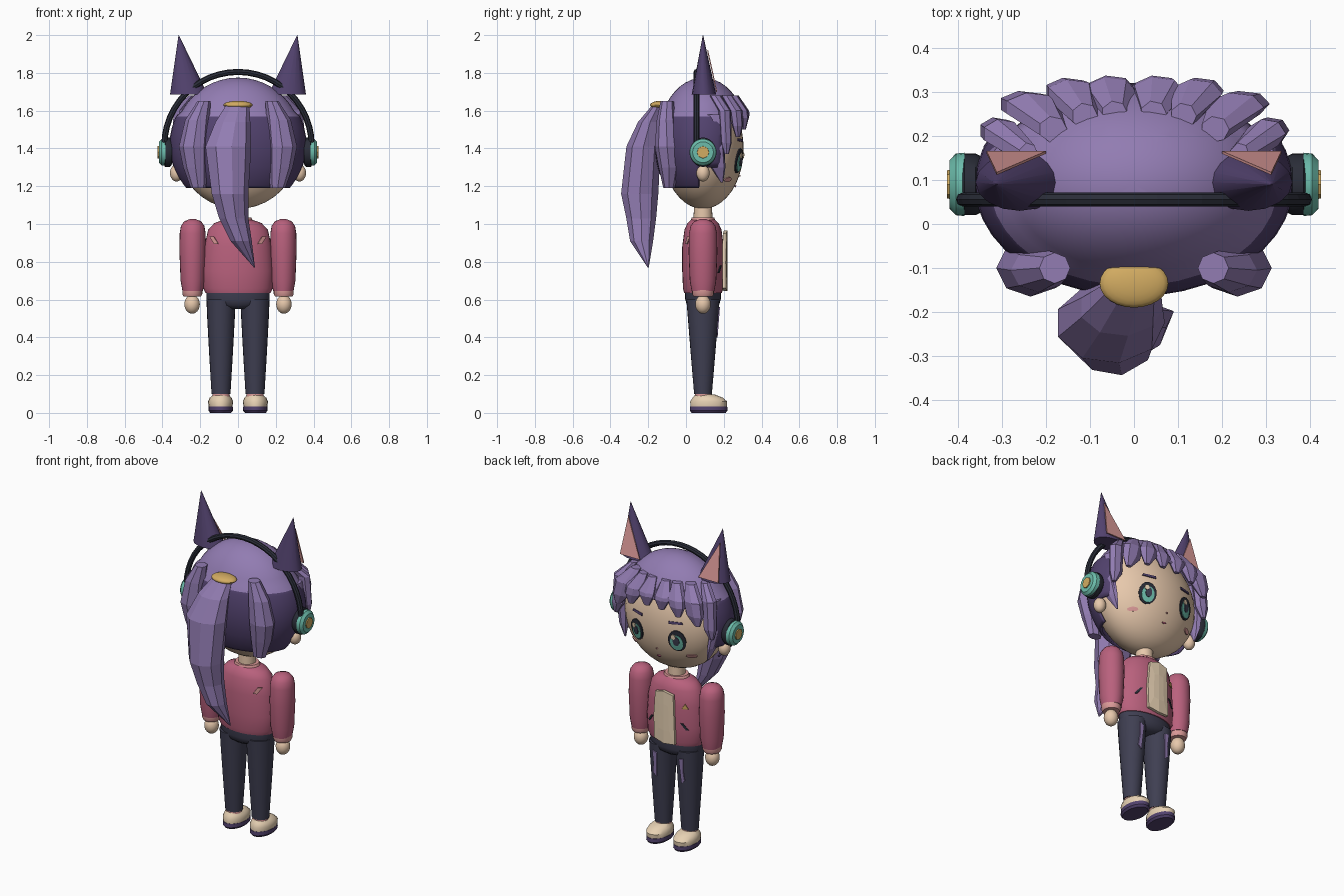
import bpy, bmesh
from math import sin, cos, pi, sqrt, radians
from mathutils import Matrix

if "Cube" in bpy.data.objects:
    bpy.data.objects.remove(bpy.data.objects["Cube"])

CY = 0.09  # depth of the body's centre line; the face looks toward +y


def material(name, hexcode):
    srgb = [int(hexcode[i:i + 2], 16) / 255 for i in (0, 2, 4)]
    col = [((c + 0.055) / 1.055) ** 2.4 for c in srgb] + [1]
    m = bpy.data.materials.new(name)
    m.use_nodes = True
    m.diffuse_color = col
    m.node_tree.nodes["Principled BSDF"].inputs["Base Color"].default_value = col
    return m


HAIR = material("purple hair", "927CB2")
DARK = material("dark purple", "52426E")
SKIN = material("skin", "EACBAE")
CREAM = material("cream", "E8D2B4")
PINK = material("soft pink", "DB9A98")
ROSE = material("rose jacket", "B9617D")
NAVY = material("navy cloth", "3F3F52")
BLACK = material("black plastic", "2A2D38")
TEAL = material("teal", "6CBCAB")
GOLD = material("gold", "D3AC62")


def finish(name, bm, mats, smooth=True):
    bmesh.ops.recalc_face_normals(bm, faces=bm.faces)
    me = bpy.data.meshes.new(name)
    bm.to_mesh(me)
    bm.free()
    ob = bpy.data.objects.new(name, me)
    bpy.context.collection.objects.link(ob)
    for m in mats:
        me.materials.append(m)
    if smooth:
        bpy.ops.object.select_all(action='DESELECT')
        ob.select_set(True)
        bpy.context.view_layer.objects.active = ob
        bpy.ops.object.shade_smooth_by_angle(angle=radians(40))
    return ob


def loft(name, rings, mat, n=20, smooth=True, matrix=None):
    """Capped stack of ellipses (x, y, z, rx, ry)."""
    bm = bmesh.new()
    loops = [[bm.verts.new((x + rx * cos(2 * pi * i / n), y + ry * sin(2 * pi * i / n), z))
              for i in range(n)] for x, y, z, rx, ry in rings]
    for a, b in zip(loops, loops[1:]):
        for i in range(n):
            j = (i + 1) % n
            bm.faces.new((a[i], a[j], b[j], b[i]))
    bm.faces.new(loops[0])
    bm.faces.new(loops[-1])
    if matrix:
        bm.transform(matrix)
    return finish(name, bm, [mat], smooth)


def lathe(name, x, y, profile, mat, n=24):
    return loft(name, [(x, y, z, rx, ry) for z, rx, ry in profile], mat, n)


def ball(name, c, r, mat, seg=24):
    bm = bmesh.new()
    bmesh.ops.create_uvsphere(bm, u_segments=seg, v_segments=seg // 2, radius=1)
    bm.transform(Matrix.Translation(c) @ Matrix.Diagonal((*r, 1)))
    return finish(name, bm, [mat])


def plate(name, outline, surf, mat, off=0.004, thick=0.006):
    """Thin sheet following a surface y = surf(x, z)."""
    bm = bmesh.new()
    k = len(outline)
    cx, cz = sum(p[0] for p in outline) / k, sum(p[1] for p in outline) / k

    def put(x, z):
        y = surf(x, z)
        return bm.verts.new((x, y + (off if y > CY else -off), z))
    mid = put(cx, cz)
    inner = [put((x + cx) / 2, (z + cz) / 2) for x, z in outline]
    outer = [put(x, z) for x, z in outline]
    for i in range(k):
        j = (i + 1) % k
        bm.faces.new((mid, inner[i], inner[j]))
        bm.faces.new((inner[i], outer[i], outer[j], inner[j]))
    ob = finish(name, bm, [mat], False)
    mod = ob.modifiers.new("thickness", 'SOLIDIFY')
    mod.thickness, mod.offset = thick, 0
    return ob


def oval(x, z, rx, rz, n=16):
    return [(x + rx * cos(2 * pi * i / n), z + rz * sin(2 * pi * i / n)) for i in range(n)]


def slash(x0, z0, x1, z1, w):
    return [(x0 - w, z0), (x0 + w, z0), (x1 + w, z1), (x1 - w, z1)]


def face(x, z):
    return CY + 0.215 * sqrt(max(0, 1 - (x / 0.32) ** 2 - ((z - 1.4) / 0.32) ** 2))


def chest(x, z):
    return CY + 0.108 * sqrt(1 - (x / 0.185) ** 2)


def back(x, z):
    return 2 * CY - chest(x, z)


def shin(x, z):
    return CY + 0.047 + 0.035 * (z - 0.1) / 0.45


# Head, neck and collar
ball("head", (0, CY, 1.4), (0.32, 0.215, 0.32), SKIN, 40)
lathe("neck", 0, CY, [(1.0, .05, .05), (1.12, .048, .048)], SKIN)
lathe("collar", 0, CY, [(1.005, .085, .068), (1.035, .07, .06)], PINK)

# Hair cap: light dome over a wider dark band, open around the face
bm = bmesh.new()
bmesh.ops.create_uvsphere(bm, u_segments=40, v_segments=24, radius=1)
bm.transform(Matrix.Translation((0, CY, 1.42)) @ Matrix.Diagonal((.345, .245, .355, 1)))
for co, no in (((0, 0, 1.57), (0, 0, 1)), ((0, 0, 1.19), (0, 0, 1)),
               ((0, .2, 0), (0, 1, 0)), ((0, .07, 0), (0, 1, 0)), ((0, 0, 1.3), (0, 0, 1))):
    bmesh.ops.bisect_plane(bm, geom=bm.verts[:] + bm.edges[:] + bm.faces[:],
                           plane_co=co, plane_no=no)
gone = []
for f in bm.faces:
    c = f.calc_center_median()
    f.material_index = int(c.z < 1.57)
    if c.z < 1.19 or (c.z < 1.57 and c.y > .2) or (c.z < 1.3 and c.y > .07):
        gone.append(f)
bmesh.ops.delete(bm, geom=gone, context='FACES')
for v in bm.verts:
    if v.co.z < 1.575:
        v.co.x *= 1.05
        v.co.y = CY + (v.co.y - CY) * 1.04
cap = finish("hair_cap", bm, [HAIR, DARK])
cap.modifiers.new("thickness", 'SOLIDIFY').thickness = 0.012

# Ponytail and its tie
loft("ponytail", [(0, -.14, 1.64, .06, .03), (-.03, -.19, 1.54, .095, .065),
                  (-.055, -.225, 1.41, .125, .092), (-.045, -.245, 1.16, .1, .1),
                  (-.025, -.237, 1.03, .08, .08), (.015, -.235, .91, .058, .062),
                  (.087, -.2, .77, .003, .003)], HAIR, 9, False)
ball("hair_tie", (0, -.135, 1.63), (.078, .055, .022), GOLD)

# Fringe: middle locks are short, outer ones longer; x, y, tip x, tip z, half width
FRINGE = [(.055, .30, .05, 1.52, .06), (.14, .295, .16, 1.5, .06), (.23, .265, .27, 1.46, .065),
          (.3, .205, .325, 1.37, .045)]
for s, side in ((1, "left"), (-1, "right")):
    for i, (x, y, tx, tz, w) in enumerate(FRINGE):
        loft(f"fringe_lock_{side}_{i + 1}",
             [(s * x * .8, y - .05, 1.68, w * .5, .03), (s * x, y, 1.6, w, .034),
              (s * (x + tx) / 2, y + .008, tz + .06, w * .9, .03),
              (s * tx, y + .01, tz, w * .3, .012)], HAIR, 7, False)
    loft("temple_lock_" + side, [(s * .29, .14, 1.58, .035, .05), (s * .315, .155, 1.4, .03, .05),
                                 (s * .3, .17, 1.3, .022, .04), (s * .28, .19, 1.22, .004, .006)],
         HAIR, 7, False)
    loft("back_lock_" + side, [(s * .18, -.1, 1.65, .035, .035), (s * .215, -.105, 1.55, .065, .05),
                               (s * .235, -.1, 1.41, .078, .065), (s * .225, -.09, 1.3, .065, .055),
                               (s * .21, -.09, 1.19, .04, .03)], HAIR, 8, False)

    # Pointed ears with pink inside
    loft("pointed_ear_" + side, [(s * .26, .095, 1.685, .1, .065), (s * .314, .09, 2, .001, .001)],
         DARK, 16)
    plate("inner_ear_" + side, [(s * .2, 1.7), (s * .335, 1.7), (s * .312, 1.92)],
          lambda x, z: .163 - (z - 1.69) * .22, PINK, .002)
    ball("ear_" + side, (s * .325, .09, 1.27), (.035, .035, .045), SKIN)

    # Headphone cups
    turn = Matrix.Translation((0, CY, 1.38)) @ Matrix.Rotation(s * pi / 2, 4, 'Y')
    loft("cup_pad_" + side, [(0, 0, .35, .065, .065), (0, 0, .36, .078, .07), (0, 0, .385, .078, .07),
                             (0, 0, .395, .065, .06)], BLACK, 24, True, turn)
    loft("cup_" + side, [(0, 0, .385, .072, .072), (0, 0, .405, .07, .07),
                         (0, 0, .419, .055, .055)], TEAL, 24, True, turn)
    loft("cup_button_" + side, [(0, 0, .41, .034, .034), (0, 0, .425, .032, .032)],
         GOLD, 8, False, turn)

    # Eyes, brows and cheeks
    ex = s * .136
    plate("eye_outline_" + side, oval(ex, 1.335, .05, .066), face, BLACK, .004)
    plate("iris_" + side, oval(ex, 1.325, .036, .048), face, TEAL, .008)
    plate("pupil_" + side, oval(ex, 1.335, .018, .028), face, NAVY, .012)
    plate("eye_glint_" + side, oval(ex + .014, 1.362, .014, .016, 8), face, CREAM, .015)
    plate("brow_" + side, [(s * .09, 1.435), (s * .17, 1.44), (s * .165, 1.452), (s * .09, 1.45)],
          face, DARK)
    plate("cheek_" + side, oval(s * .195, 1.235, .026, .012, 10), face, PINK)

    # Arms and hands
    lathe("sleeve_" + side, s * .24, CY,
          [(.645, .054, .06), (.7, .064, .07), (.85, .07, .076), (.95, .069, .074), (.99, .062, .066),
           (1.015, .044, .046), (1.026, .015, .015)], ROSE)
    lathe("cuff_" + side, s * .242, CY, [(.615, .046, .05), (.63, .053, .057), (.65, .053, .057)], PINK)
    ball("hand_" + side, (s * .243, CY, .575), (.041, .041, .05), SKIN)

    # Legs and shoes
    lathe("leg_" + side, s * .09, CY, [(.1, .05, .047), (.3, .062, .064), (.5, .073, .08),
                                       (.6, .077, .088)], NAVY)
    plate("leg_patch_" + side, [(s * .075, .55), (s * .105, .56), (s * .1, .48), (s * .108, .42),
                                (s * .085, .4), (s * .08, .48)], shin, HAIR)
    loft("sole_" + side, [(s * .092, .12, 0, .055, .09), (s * .092, .12, .012, .065, .1),
                          (s * .092, .12, .035, .064, .098)], DARK)
    loft("shoe_" + side, [(s * .092, .12, .03, .062, .096), (s * .092, .12, .06, .067, .098),
                          (s * .092, .115, .08, .058, .08), (s * .09, .1, .098, .04, .05)], CREAM)
    lathe("sock_" + side, s * .09, .092, [(.085, .046, .046), (.108, .045, .045)], PINK)

    # Jacket pockets in front, light marks behind
    plate("pocket_" + side, slash(s * .1, .78, s * .13, .74, .007), chest, BLACK)
    plate("back_mark_" + side, slash(s * .115, .895, s * .14, .935, .011), back, PINK)

plate("nose", oval(0, 1.255, .006, .005, 6), face, PINK)
plate("mouth", oval(0, 1.2, .014, .005, 8), face, ROSE)

# Headband: upper half of a ring
bpy.ops.mesh.primitive_torus_add(major_segments=48, minor_segments=8, major_radius=.39, minor_radius=.016)
band = bpy.context.object
band.name = "headband"
band.data.transform(Matrix.Translation((0, .056, 1.415)) @ Matrix.Rotation(pi / 2, 4, 'X'))
bm = bmesh.new()
bm.from_mesh(band.data)
bmesh.ops.delete(bm, geom=[v for v in bm.verts if v.co.z < 1.4], context='VERTS')
bm.to_mesh(band.data)
bm.free()
band.data.materials.append(BLACK)

# Jacket, shirt front, badge and hips
lathe("jacket", 0, CY, [(.635, .172, .1), (.66, .184, .106), (.75, .187, .11), (.88, .178, .11),
                        (.97, .158, .098), (1.005, .125, .082), (1.024, .07, .062)], ROSE, 32)
plate("shirt_front", [(-.07, .65), (0, .645), (.068, .66), (.072, .8), (.06, .95), (0, .965),
                      (-.06, .95), (-.064, .82)], chest, CREAM, .012, .018)
plate("badge", [(-.135, .87), (-.1, .87), (-.118, .9)], chest, GOLD)
lathe("hips", 0, CY, [(.55, .06, .06), (.57, .15, .085), (.6, .168, .094), (.65, .168, .095)], NAVY, 32)
